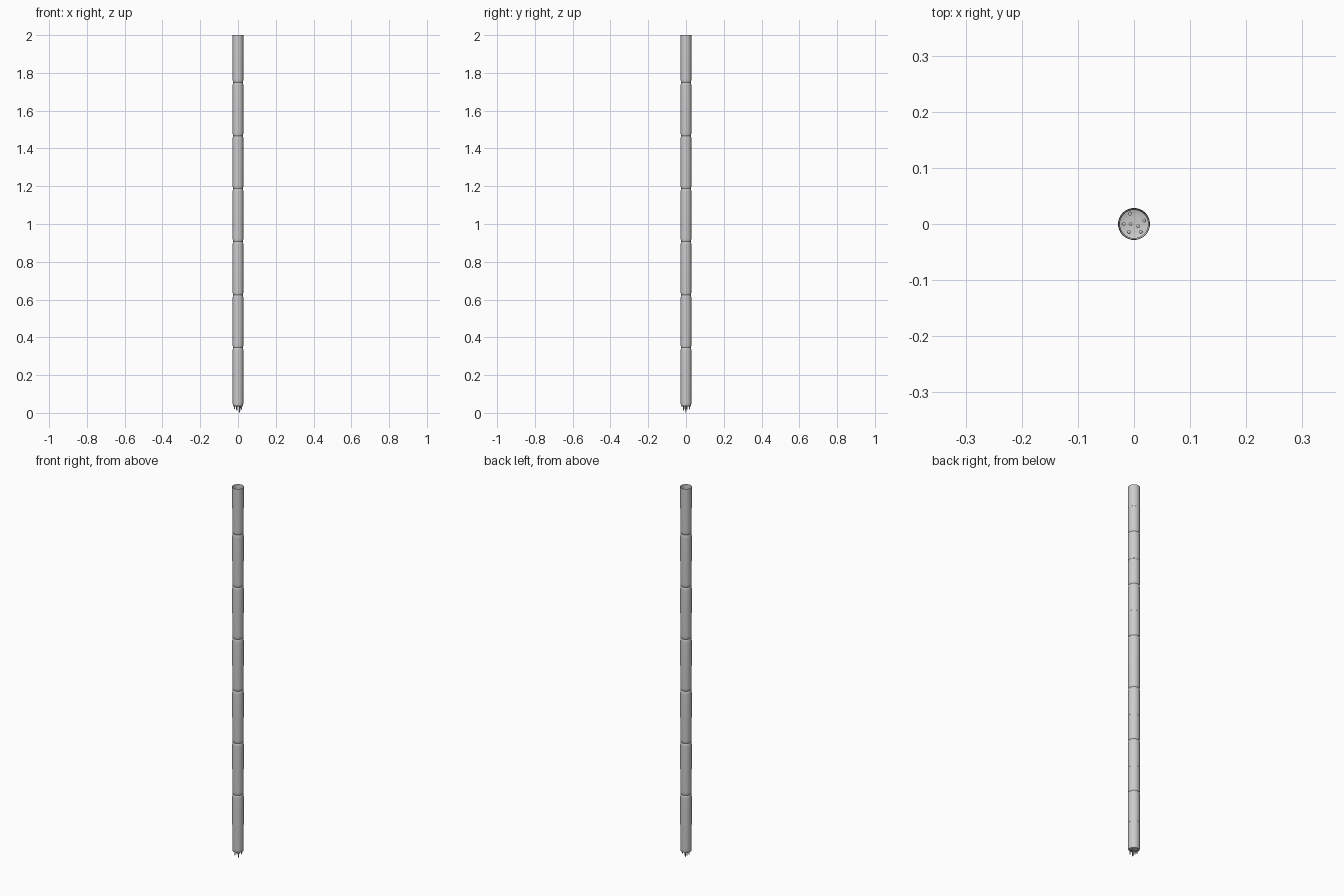
import bpy, bmesh, math

if "Cube" in bpy.data.objects:
    bpy.data.objects.remove(bpy.data.objects["Cube"])

R = 0.0285      # culm radius
NECK = 0.0252   # radius at the pinched joints
SIDES = 32


def lathe(name, profile):
    """Spin (radius, z) points round the z axis; radius 0 closes the end."""
    bm = bmesh.new()
    rings = []
    for r, z in profile:
        if r == 0:
            rings.append([bm.verts.new((0, 0, z))] * SIDES)
        else:
            rings.append([bm.verts.new((r * math.cos(a), r * math.sin(a), z))
                          for a in (2 * math.pi * i / SIDES for i in range(SIDES))])
    for lo, hi in zip(rings, rings[1:]):
        for i in range(SIDES):
            j = (i + 1) % SIDES
            quad = [lo[i], lo[j], hi[j], hi[i]]
            bm.faces.new(list(dict.fromkeys(quad)))
    me = bpy.data.meshes.new(name)
    bm.to_mesh(me)
    bm.free()
    me.shade_smooth()
    me.set_sharp_from_angle(angle=math.radians(35))
    ob = bpy.data.objects.new(name, me)
    bpy.context.collection.objects.link(ob)
    return ob


# Stalk sections: each has a lower and an upper half meeting at a seam
joints = [0.036, 0.345, 0.625, 0.907, 1.187, 1.467, 1.75]
seams = [0.18, 0.478, 0.757, 1.038, 1.32, 1.60, 1.885]
for i, (z0, zs) in enumerate(zip(joints, seams)):
    lower = [(NECK, z0), (NECK + 0.0018, z0 + 0.004),
             (R - 0.0006, z0 + 0.011), (R - 0.0004, z0 + 0.02),
             (R - 0.0004, zs)]
    if i == 0:   # rounded closed base
        lower = [(0, 0.033), (0.013, 0.0335), (0.021, 0.0345)] + lower
    lathe(f"lower_section_{i + 1}", lower)

    if i + 1 < len(joints):
        z1 = joints[i + 1]
        upper = [(R, zs), (R, z1 - 0.02), (R - 0.0006, z1 - 0.011),
                 (NECK + 0.0018, z1 - 0.004), (NECK, z1)]
    else:        # cut open top
        upper = [(R, zs), (R, 2.0)]
    lathe(f"upper_section_{i + 1}", upper)

# Root stubs under the base: x, y, lowest z
roots = [(-0.007, 0.018, 0.018), (0.018, 0.006, 0.017), (-0.018, 0.0, 0.020),
         (-0.006, 0.0, 0.012), (0.007, -0.004, 0.0), (-0.009, -0.014, 0.014),
         (0.012, -0.014, 0.012)]
for i, (x, y, z) in enumerate(roots):
    root = lathe(f"root_{i + 1}", [(0, z), (0.0022, z + 0.002),
                                   (0.003, 0.038), (0, 0.040)])
    root.location = (x, y, 0)
